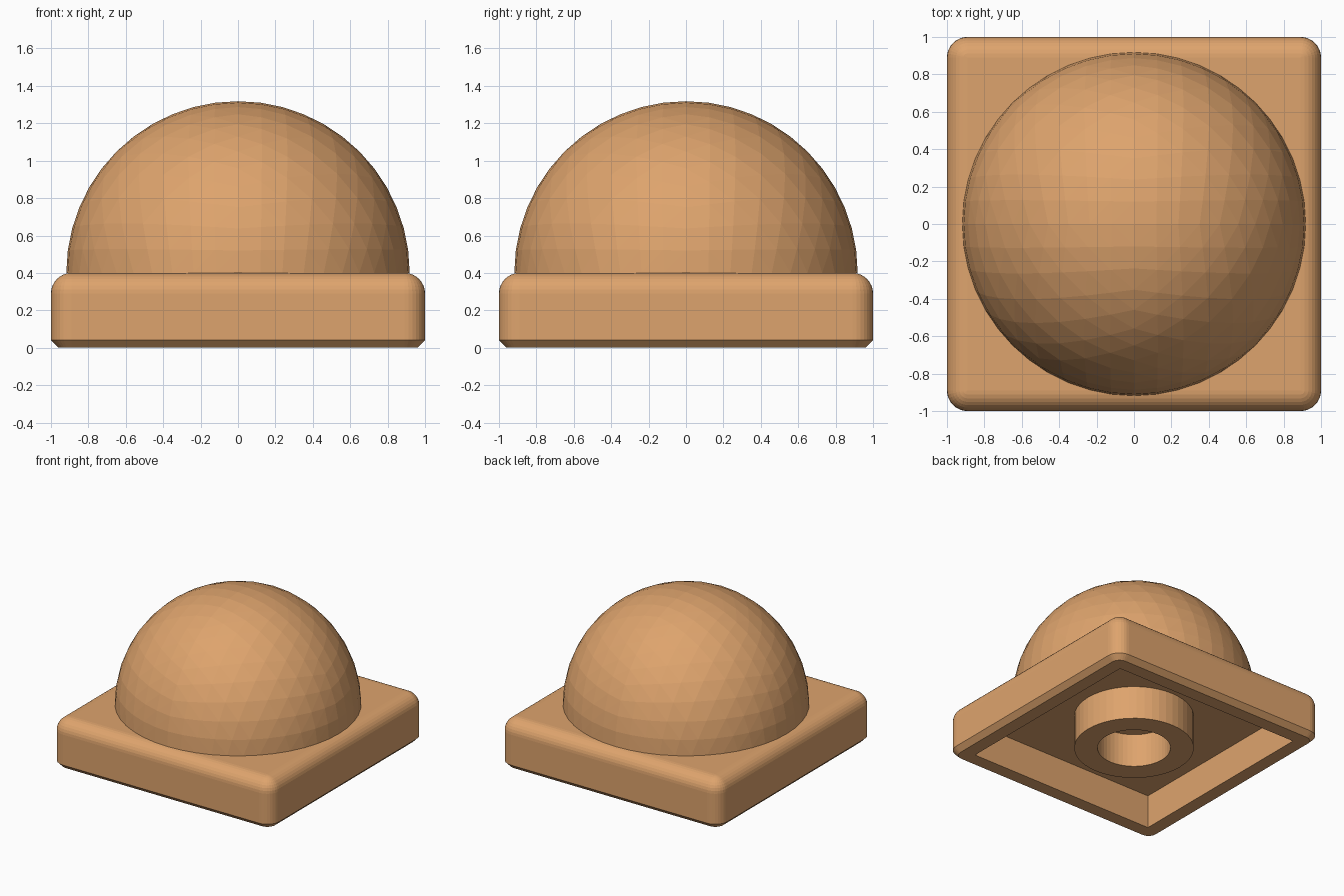
import bpy, bmesh, math
from mathutils import Vector

if "Cube" in bpy.data.objects:
    bpy.data.objects.remove(bpy.data.objects["Cube"])

tan = bpy.data.materials.new("warm tan")
tan.diffuse_color = (0.73, 0.37, 0.153, 1)
tan.use_nodes = True
tan.node_tree.nodes["Principled BSDF"].inputs["Base Color"].default_value = tan.diffuse_color


def finish(bm, name):
    bmesh.ops.remove_doubles(bm, verts=bm.verts, dist=1e-5)
    bmesh.ops.recalc_face_normals(bm, faces=bm.faces)
    mesh = bpy.data.meshes.new(name)
    bm.to_mesh(mesh)
    bm.free()
    mesh.materials.append(tan)
    obj = bpy.data.objects.new(name, mesh)
    bpy.context.collection.objects.link(obj)
    return obj


def loft(name, profile, steps, cap):
    """Loft rounded squares given as (half width, corner radius, z)."""
    bm = bmesh.new()
    rings = []
    for half, r, z in profile:
        ring = []
        for q in range(4):
            diag = math.pi / 4 + q * math.pi / 2
            cx = math.copysign(half - r, math.cos(diag))
            cy = math.copysign(half - r, math.sin(diag))
            for i in range(steps + 1):
                a = (q + i / steps) * math.pi / 2
                ring.append(bm.verts.new((cx + r * math.cos(a), cy + r * math.sin(a), z)))
        rings.append(ring)
    n = len(rings[0])
    for lo, hi in zip(rings, rings[1:]):
        for i in range(n):
            j = (i + 1) % n
            bm.faces.new((lo[i], lo[j], hi[j], hi[i]))
    if cap:
        bm.faces.new(rings[0])
        bm.faces.new(rings[-1])
    return finish(bm, name)


# Hollow base tile: cavity ceiling, cavity wall, rim, chamfer, side, top fillet
R, TOP, CEILING = 0.11, 0.40, 0.275
profile = [(0.85, 0, CEILING), (0.85, 0, 0), (0.96, R - 0.04, 0), (1, R, 0.04)]
for i in range(9):
    a = i / 8 * math.pi / 2
    profile.append((1 - R + R * math.cos(a), R * math.cos(a), TOP - R + R * math.sin(a)))
loft("base_tile", profile, 8, True)

# Round tube under the tile
loft("under_tube", [(0.275, 0.275, CEILING), (0.275, 0.275, 0),
                    (0.45, 0.45, 0), (0.45, 0.45, CEILING)], 12, False)

# Faceted dome: upper half of a subdivided octahedron
N, RAD = 12, 0.918
bm = bmesh.new()
for q in range(4):
    def point(i, j):
        s = [math.sin(k / N * math.pi / 2) for k in (i, j, N - i - j)]
        v = Vector(s).normalized() * RAD
        c, d = ((1, 0), (0, 1), (-1, 0), (0, -1))[q]
        return bm.verts.new((v.x * c - v.y * d, v.x * d + v.y * c, v.z + TOP))
    grid = {(i, j): point(i, j) for i in range(N + 1) for j in range(N + 1 - i)}
    for i in range(N):
        for j in range(N - i):
            bm.faces.new((grid[i, j], grid[i + 1, j], grid[i, j + 1]))
            if i + j < N - 1:
                bm.faces.new((grid[i + 1, j], grid[i + 1, j + 1], grid[i, j + 1]))
dome = finish(bm, "dome")
# Make sure the open dome faces outward
if dome.data.polygons[0].normal.dot(dome.data.polygons[0].center - Vector((0, 0, TOP))) < 0:
    dome.data.flip_normals()
